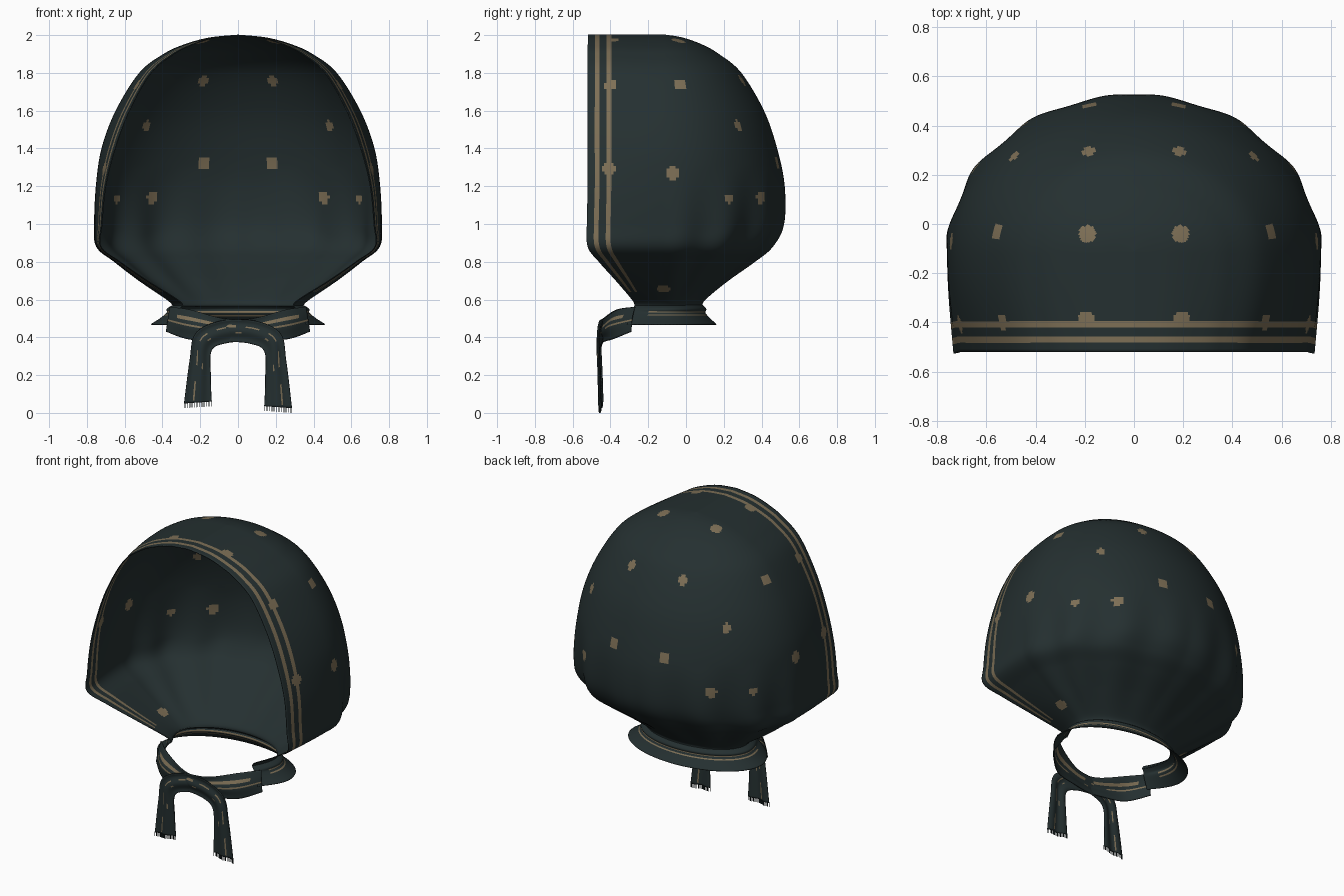
import bpy, bmesh, math
from mathutils import Vector

if "Cube" in bpy.data.objects:
    bpy.data.objects.remove(bpy.data.objects["Cube"])


def material(name, rgb):
    m = bpy.data.materials.new(name)
    m.diffuse_color = (*rgb, 1)
    m.use_nodes = True
    m.node_tree.nodes["Principled BSDF"].inputs["Base Color"].default_value = m.diffuse_color
    return m


GREEN = material("dark green cloth", (0.018, 0.029, 0.030))
GOLD = material("dull gold print", (0.205, 0.158, 0.092))


def spline(pts, steps):
    """Catmull-Rom through tuples of any length."""
    out = []
    p = [pts[0]] + list(pts) + [pts[-1]]
    for i in range(1, len(p) - 2):
        for s in range(steps):
            t = s / steps
            out.append([0.5 * (2 * b + (c - a) * t + (2 * a - 5 * b + 4 * c - d) * t * t
                               + (3 * b - a - 3 * c + d) * t ** 3)
                        for a, b, c, d in zip(p[i - 1], p[i], p[i + 1], p[i + 2])])
    out.append(list(pts[-1]))
    return out


def grid_object(name, grid, is_gold, thick):
    """Quad sheet from rows of points; is_gold(row, col, centre) picks the print."""
    bm = bmesh.new()
    vs = [[bm.verts.new(p) for p in row] for row in grid]
    for i in range(len(grid) - 1):
        for j in range(len(grid[0]) - 1):
            f = bm.faces.new((vs[i][j], vs[i + 1][j], vs[i + 1][j + 1], vs[i][j + 1]))
            f.smooth = True
            f.material_index = int(is_gold(i, j, f.calc_center_median()))
    bmesh.ops.remove_doubles(bm, verts=bm.verts, dist=0.0002)
    bmesh.ops.recalc_face_normals(bm, faces=bm.faces)
    me = bpy.data.meshes.new(name)
    bm.to_mesh(me)
    bm.free()
    me.materials.append(GREEN)
    me.materials.append(GOLD)
    ob = bpy.data.objects.new(name, me)
    bpy.context.collection.objects.link(ob)
    mod = ob.modifiers.new("cloth thickness", 'SOLIDIFY')
    mod.thickness = thick
    mod.offset = 0
    return ob


NF, NB, YM = 32, 60, -0.12      # columns on the side, on the back, widest y


def section(z, w, wf, b, yf):
    """Horizontal slice: front edge, side, elliptical back, mirrored."""
    w, wf = max(w, 0), max(wf, 0)
    half = []
    for k in range(NF):
        t = k / NF
        half.append((wf + (w - wf) * math.sin(t * math.pi / 2), yf + (YM - yf) * t))
    for k in range(NB + 1):
        a = k / NB * math.pi / 2
        half.append((w * math.cos(a), YM + (b - YM) * math.sin(a)))
    # soft gathers near the neck
    fade = max(0, min(1, (1.3 - z) / 0.35)) * max(0, min(1, (z - 0.56) / 0.15))
    pts = []
    for k, (x, y) in enumerate(half):
        g = 0
        if k > NF:
            a = (k - NF) / NB
            g = 0.012 * fade * math.sin(a * math.pi * 7) * math.sin(a * math.pi) ** 0.5 if a < 1 else 0
        r = 1 + g / 0.6
        pts.append(Vector((x * r, YM + (y - YM) * r, z)))
    return pts + [Vector((-p.x, p.y, p.z)) for p in pts[-2::-1]]


# --- Hood: z, half width, front edge half width, back y, front y
hood_rows = spline([
    (2.000, 0.00, 0.00, -0.11, -0.52), (1.985, 0.15, 0.13, -0.02, -0.52),
    (1.95, 0.28, 0.24, 0.08, -0.52), (1.90, 0.39, 0.34, 0.17, -0.52),
    (1.80, 0.52, 0.46, 0.29, -0.52), (1.60, 0.645, 0.575, 0.41, -0.52),
    (1.40, 0.72, 0.65, 0.48, -0.52), (1.20, 0.75, 0.70, 0.52, -0.52),
    (1.00, 0.757, 0.72, 0.515, -0.525), (0.88, 0.745, 0.725, 0.455, -0.52),
    (0.80, 0.65, 0.625, 0.36, -0.46), (0.70, 0.52, 0.48, 0.22, -0.37),
    (0.60, 0.375, 0.32, 0.10, -0.285), (0.565, 0.34, 0.29, 0.085, -0.27)], 13)

DOTS = [Vector(d) for d in (
    (0.19, 0.31, 1.77), (0.50, 0.29, 1.53), (0.18, 0.48, 1.32), (0.45, 0.39, 1.14),
    (0.62, 0.21, 1.13), (0.56, -0.03, 1.74), (0.19, -0.04, 1.97), (0.75, -0.07, 1.27),
    (0.70, -0.405, 1.29), (0.52, -0.395, 1.73), (0.19, -0.39, 1.97), (0.46, -0.12, 0.66))]
LAST = 2 * (NF + NB)


def hood_print(i, j, c):
    k = min(j, LAST - 1 - j)
    if k in (3, 4, 8, 9) and c.z > 0.64:
        return True
    p = Vector((abs(c.x), c.y, c.z))
    return any((p - d).length < 0.036 for d in DOTS)


grid_object("hood", [section(*r) for r in hood_rows], hood_print, 0.005)

# --- Flared collar around the neck
collar_rows = spline([
    (0.570, 0.34, 0.29, 0.085, -0.27), (0.550, 0.375, 0.31, 0.105, -0.28),
    (0.530, 0.375, 0.32, 0.10, -0.29), (0.50, 0.41, 0.34, 0.125, -0.30),
    (0.468, 0.46, 0.36, 0.16, -0.31)], 5)
grid_object("collar", [section(*r) for r in collar_rows],
            lambda i, j, c: i in (8, 9, 12) and NF // 2 < j < LAST - NF // 2, 0.005)

# --- Crossed ties ending in hanging tails: upper rail + lower rail
UPPER = [(0.36, -0.27, 0.56), (0.25, -0.36, 0.545), (0.08, -0.43, 0.50), (-0.10, -0.45, 0.485),
         (-0.225, -0.46, 0.42), (-0.255, -0.455, 0.28), (-0.285, -0.45, 0.05)]
LOWER = [(0.38, -0.29, 0.43), (0.26, -0.39, 0.39), (0.08, -0.43, 0.38), (-0.06, -0.445, 0.37),
         (-0.14, -0.455, 0.33), (-0.145, -0.45, 0.20), (-0.14, -0.445, 0.06)]


def tie(side, drop, shift, label):
    up, low = spline(UPPER, 10), spline(LOWER, 10)
    n = 16
    grid = []
    for i, (a, b) in enumerate(zip(up, low)):
        a, b = Vector(a), Vector(b)
        row = []
        for k in range(n + 1):
            p = a.lerp(b, k / n)
            puff = math.exp(-((i - 9) / 8) ** 2)           # rounded side lobe
            p.y += shift - 0.02 * math.sin(math.pi * k / n) * puff
            p.y += 0.006 * math.sin(k / n * 9) * min(1, i / 20)
            p.z -= drop * max(0, min(1, (0.4 - p.z) / 0.35))
            row.append(Vector((p.x * side, p.y, p.z)))
        grid.append(row)

    def gold(i, k, c):
        if i < 24:
            return k in (4, 5) and i > 4 or k == 8 and i < 16
        return k == 5 and i % 9 < 5 or k == 9 and i % 12 < 2
    grid_object(label + "_tie", grid, gold, 0.006)
    # fringe threads along the tail end
    bm = bmesh.new()
    for k in range(n + 1):
        p = grid[-1][k]
        bmesh.ops.create_cube(bm, size=1)
        for v in bm.verts[-8:]:
            v.co = Vector((v.co.x * 0.003, v.co.y * 0.003, v.co.z * 0.03)) + p - Vector((0, 0, 0.010))
    me = bpy.data.meshes.new(label + "_fringe")
    bm.to_mesh(me)
    bm.free()
    me.materials.append(GREEN)
    bpy.context.collection.objects.link(bpy.data.objects.new(label + "_fringe", me))


tie(1, 0.0, 0.0, "left")
tie(-1, 0.025, -0.008, "right")
